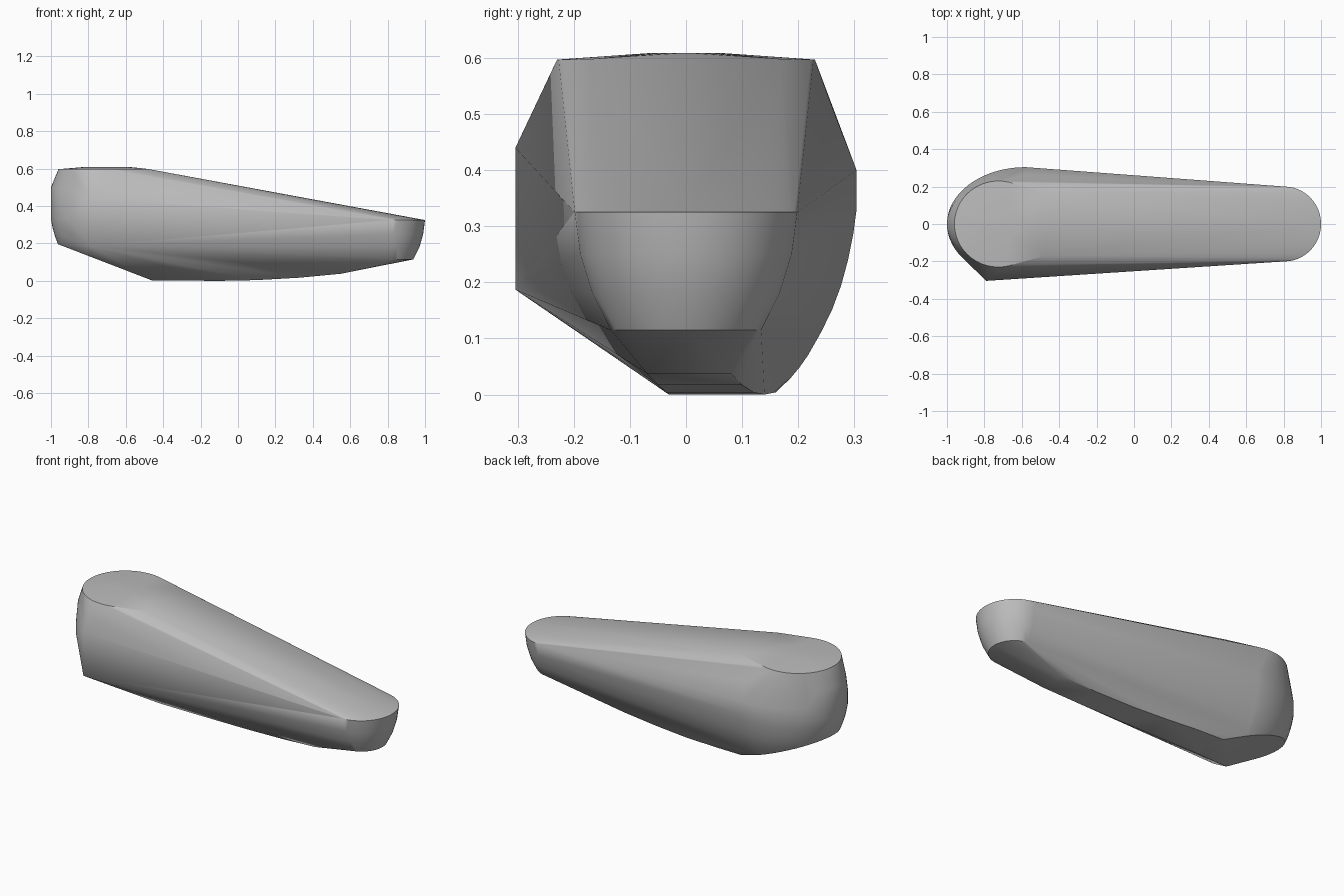
import bpy, bmesh, math
from mathutils import Vector

if "Cube" in bpy.data.objects:
    bpy.data.objects.remove(bpy.data.objects["Cube"])


def arc(cx, rx, ry, z, a0, a1, n):
    """Points of an elliptical arc in a horizontal plane."""
    out = []
    for i in range(n + 1):
        a = math.radians(a0 + (a1 - a0) * i / n)
        out.append((cx + rx * math.cos(a), ry * math.sin(a), z))
    return out


def hull(bm):
    """Replace the mesh by the convex hull of its points."""
    pts = [v.co.copy() for v in bm.verts]
    bm.clear()
    for p in pts:
        bm.verts.new(p)
    res = bmesh.ops.convex_hull(bm, input=bm.verts[:])
    junk = {g for g in res["geom_interior"] + res["geom_unused"]
            if isinstance(g, bmesh.types.BMVert) and g.is_valid}
    bmesh.ops.delete(bm, geom=list(junk), context="VERTS")


pts = []
# narrow end: half discs shrinking downward
for z, r, reach in ((0.325, 0.2, 1.0), (0.25, 0.19, 0.99),
                    (0.18, 0.168, 0.97), (0.115, 0.135, 0.938)):
    pts += arc(0.805, reach - 0.805, r, z, -90, 90, 24)

# wide end: rounded back and side, tapering toward the base
for z, s in ((0.4, 1), (0.33, 1), (0.285, 0.98), (0.24, 0.95), (0.195, 0.91),
             (0.15, 0.855), (0.11, 0.79), (0.07, 0.715), (0.035, 0.635), (0.005, 0.54)):
    last = 216 if z > 0.19 else 180
    pts += arc(-0.58, 0.42 * s, 0.304 * s, z, 90, last, 24)
pts += arc(-0.58, 0.42, 0.265, 0.5, 90, 216, 24)

# wide end: flat top rim with a faint crown
pts += arc(-0.725, 0.235, 0.23, 0.597, 75, 285, 36)
pts += arc(-0.7, 0.12, 0.06, 0.609, 0, 360, 16)
pts += [(-0.48, y, 0.598) for y in (-0.17, 0.17)]

# front corner edge
pts += [(-0.79, -0.304, 0.44), (-0.79, -0.304, 0.187)]

# curved keel: x, z, front y, back y
for x, z, y0, y1 in ((-0.48, 0.01, -0.045, 0.165), (-0.3, 0.003, -0.035, 0.155),
                     (-0.1, 0.0, -0.03, 0.14), (0.1, 0.004, -0.035, 0.12),
                     (0.33, 0.017, -0.05, 0.1), (0.55, 0.038, -0.07, 0.08)):
    pts += [(x, y0, z), (x, y1, z)]

bm = bmesh.new()
for p in pts:
    bm.verts.new(p)
hull(bm)

# sloping cut under the wide end
bmesh.ops.bisect_plane(bm, geom=bm.verts[:] + bm.edges[:] + bm.faces[:],
                       plane_co=Vector((-0.96, 0, 0.195)),
                       plane_no=Vector((-0.185, 0, -0.48)), clear_outer=True)
hull(bm)
bmesh.ops.dissolve_limit(bm, angle_limit=math.radians(0.5),
                         verts=bm.verts[:], edges=bm.edges[:])
bmesh.ops.recalc_face_normals(bm, faces=bm.faces[:])

mesh = bpy.data.meshes.new("tapered_body")
bm.to_mesh(mesh)
bm.free()
body = bpy.data.objects.new("tapered_body", mesh)
bpy.context.collection.objects.link(body)

grey = bpy.data.materials.new("plain grey")
grey.diffuse_color = (0.5, 0.5, 0.5, 1)
grey.use_nodes = True
grey.node_tree.nodes["Principled BSDF"].inputs["Base Color"].default_value = grey.diffuse_color
mesh.materials.append(grey)

bpy.context.view_layer.objects.active = body
body.select_set(True)
bpy.ops.object.shade_smooth_by_angle(angle=math.radians(30))
